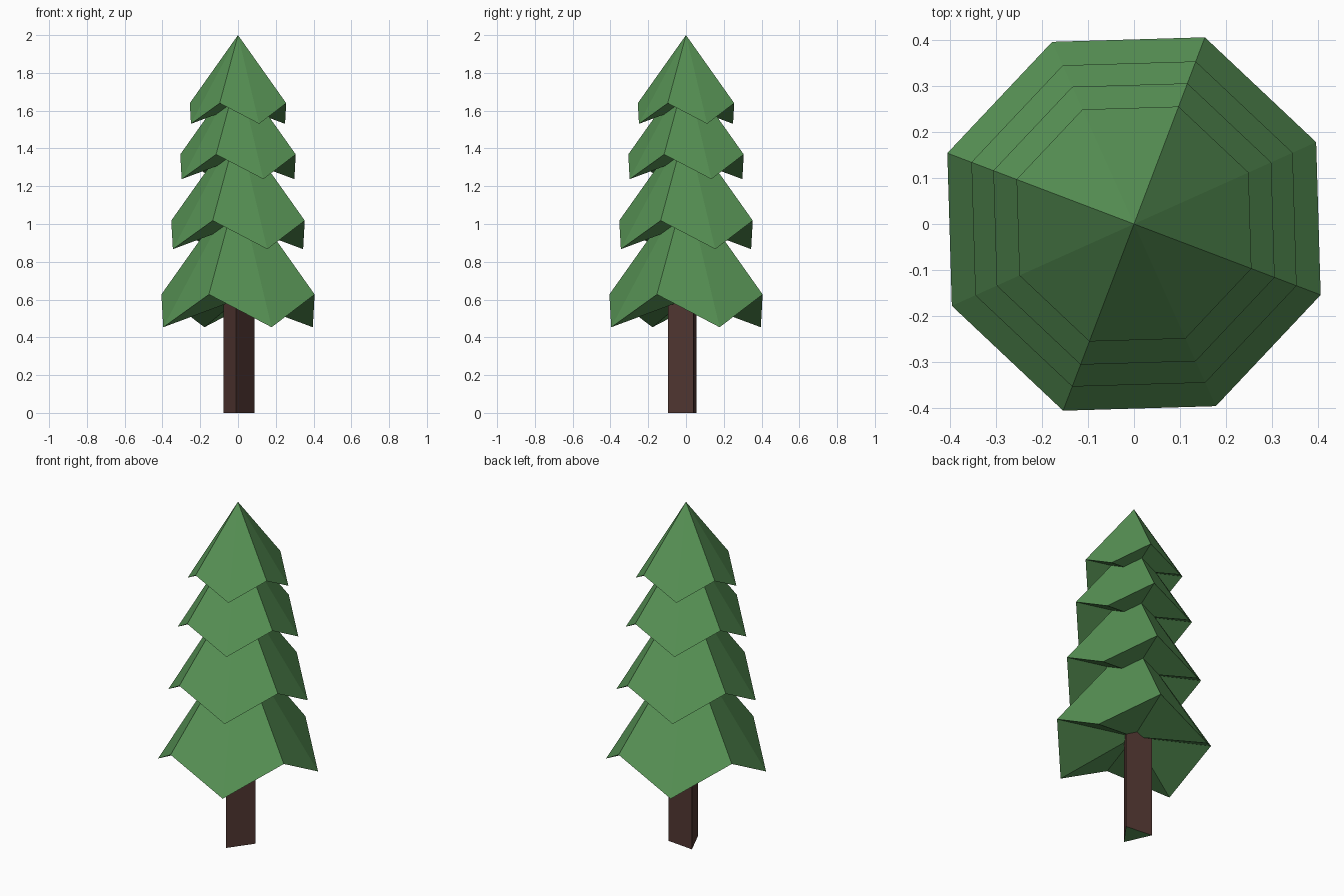
import bpy
import bmesh
from math import cos, sin, radians

cube = bpy.data.objects.get("Cube")
if cube:
    bpy.data.objects.remove(cube, do_unlink=True)


def make_material(name, color):
    mat = bpy.data.materials.new(name)
    mat.use_nodes = True
    mat.diffuse_color = color
    mat.node_tree.nodes["Principled BSDF"].inputs["Base Color"].default_value = color
    return mat


def add_object(name, bm, *materials):
    bmesh.ops.recalc_face_normals(bm, faces=bm.faces)
    mesh = bpy.data.meshes.new(name)
    bm.to_mesh(mesh)
    bm.free()
    for mat in materials:
        mesh.materials.append(mat)
    obj = bpy.data.objects.new(name, mesh)
    bpy.context.collection.objects.link(obj)
    return obj


def polar(radius, degrees, z):
    a = radians(degrees)
    return (radius * cos(a), radius * sin(a), z)


green = make_material("needle green", (0.098, 0.296, 0.093, 1))
brown = make_material("bark brown", (0.089, 0.041, 0.034, 1))

# Foliage tiers: eight-sided cones whose rim alternates between low tips and high notches
TWIST = 24.2
LOW_DROP, HIGH_DROP, CENTRE_DROP = 1.72, 1.32, 1.38


def foliage_tier(name, apex_z, radius):
    bm = bmesh.new()
    top = bm.verts.new((0, 0, apex_z))
    under = bm.verts.new((0, 0, apex_z - CENTRE_DROP * radius))
    rim = []
    for i in range(8):
        drop = HIGH_DROP if i % 2 else LOW_DROP
        rim.append(bm.verts.new(polar(radius, TWIST + 45 * i, apex_z - drop * radius)))
    for a, b in zip(rim, rim[1:] + rim[:1]):
        bm.faces.new((a, b, top))
        bm.faces.new((b, a, under))
    return add_object(name, bm, green)


for name, apex_z, radius in (
    ("bottom_foliage", 1.2, 0.434),
    ("lower_middle_foliage", 1.517, 0.378),
    ("upper_middle_foliage", 1.8, 0.327),
    ("top_foliage", 2.0, 0.273),
):
    foliage_tier(name, apex_z, radius)

# Trunk: three-sided post with a green underside
bm = bmesh.new()
base = [bm.verts.new(polar(0.096, TWIST + 120 * i, 0)) for i in range(3)]
floor = bm.faces.new(base)
post = bmesh.ops.extrude_face_region(bm, geom=[floor], use_keep_orig=True)
bmesh.ops.translate(
    bm, vec=(0, 0, 0.66),
    verts=[v for v in post["geom"] if isinstance(v, bmesh.types.BMVert)])
for face in bm.faces:
    face.material_index = int(all(v.co.z < 0.01 for v in face.verts))
add_object("trunk", bm, brown, green)
